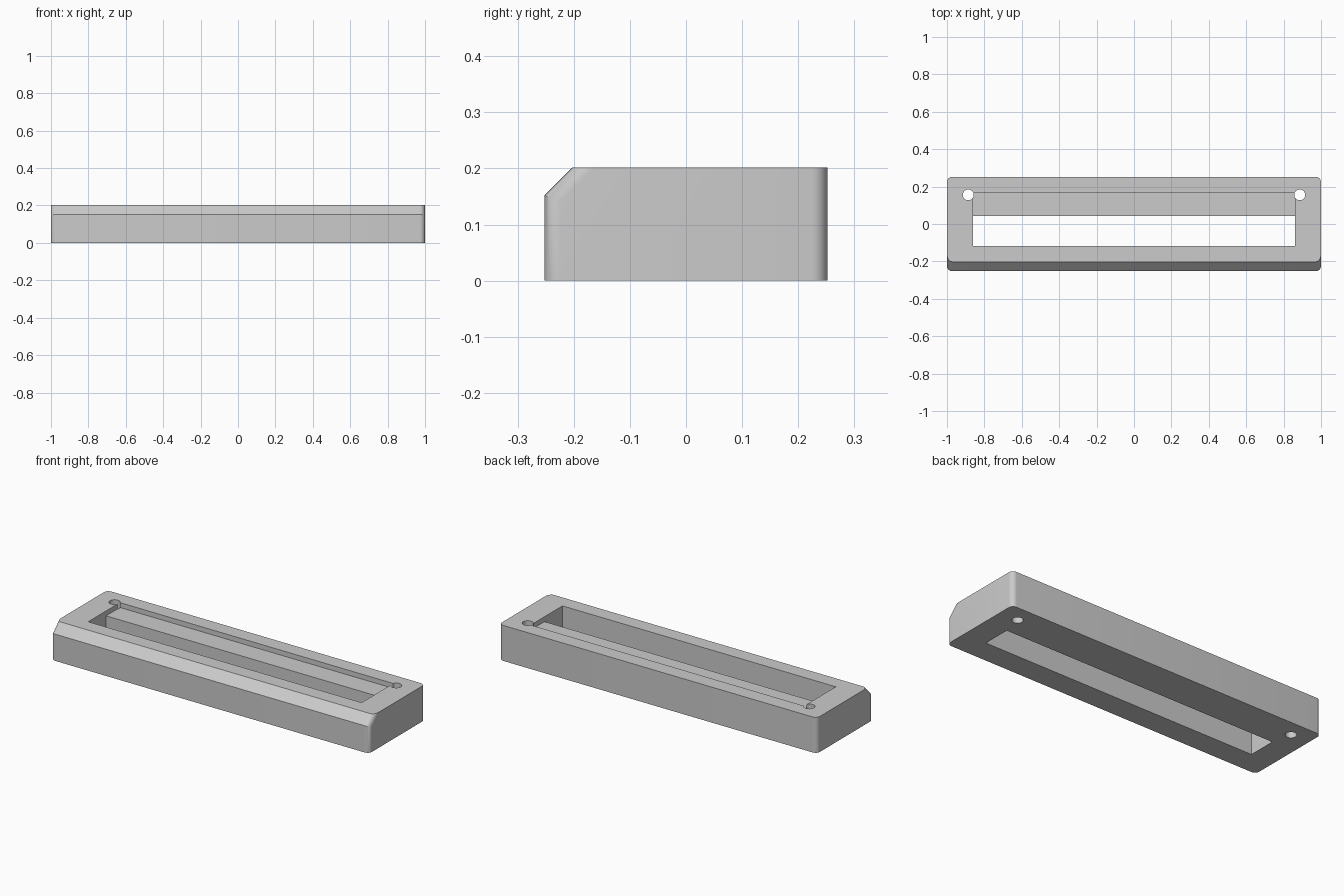
import bpy, bmesh, math

cube = bpy.data.objects.get("Cube")
if cube:
    bpy.data.objects.remove(cube, do_unlink=True)

HALF_LENGTH, HALF_DEPTH, HEIGHT = 1.0, 0.252, 0.202
CHAMFER, ROUND = 0.05, 0.028

grey = bpy.data.materials.new("plain grey")
grey.use_nodes = True
grey.diffuse_color = (0.6, 0.6, 0.6, 1)
grey.node_tree.nodes["Principled BSDF"].inputs["Base Color"].default_value = (0.6, 0.6, 0.6, 1)


def make_object(name, bm):
    bmesh.ops.recalc_face_normals(bm, faces=bm.faces)
    mesh = bpy.data.meshes.new(name)
    bm.to_mesh(mesh)
    bm.free()
    mesh.materials.append(grey)
    obj = bpy.data.objects.new(name, mesh)
    bpy.context.collection.objects.link(obj)
    return obj


def extrude_profile(profile, half_length):
    """Sweep a (y, z) outline along x."""
    bm = bmesh.new()
    face = bm.faces.new([bm.verts.new((-half_length, y, z)) for y, z in profile])
    new = bmesh.ops.extrude_face_region(bm, geom=[face])["geom"]
    verts = [v for v in new if isinstance(v, bmesh.types.BMVert)]
    bmesh.ops.translate(bm, verts=verts, vec=(2 * half_length, 0, 0))
    return bm


def cut(target, cutter):
    cutter.hide_render = True
    mod = target.modifiers.new(cutter.name, 'BOOLEAN')
    mod.operation = 'DIFFERENCE'
    mod.solver = 'EXACT'
    mod.object = cutter
    bpy.context.view_layer.objects.active = target
    bpy.ops.object.modifier_apply(modifier=mod.name)
    bpy.data.objects.remove(cutter, do_unlink=True)


# Block with a sloped front top edge
bm = extrude_profile([
    (-HALF_DEPTH, 0), (HALF_DEPTH, 0), (HALF_DEPTH, HEIGHT),
    (-HALF_DEPTH + CHAMFER, HEIGHT), (-HALF_DEPTH, HEIGHT - CHAMFER)], HALF_LENGTH)

# Round the end corners, including the ends of the slope
corners = []
for e in bm.edges:
    a, b = e.verts
    if abs(a.co.x - b.co.x) < 1e-4 and abs(a.co.z - b.co.z) > 1e-4:
        corners.append(e)
bmesh.ops.bevel(bm, geom=corners, offset=ROUND, offset_type='OFFSET',
                segments=8, profile=0.5, affect='EDGES', clamp_overlap=True)
frame = make_object("slotted_frame", bm)

# Long through slot with a shallow ledge along its back
slot = extrude_profile([
    (-0.118, -0.1), (0.043, -0.1), (0.043, HEIGHT - 0.028),
    (0.167, HEIGHT - 0.028), (0.167, 0.3), (-0.118, 0.3)], 0.86)
cut(frame, make_object("slot_cutter", slot))

# Round pin holes at the back corners of the slot
for side in (-1, 1):
    bm = bmesh.new()
    bmesh.ops.create_cone(bm, cap_ends=True, segments=32, radius1=0.029,
                          radius2=0.029, depth=1)
    bmesh.ops.translate(bm, verts=bm.verts, vec=(side * 0.886, 0.156, 0))
    cut(frame, make_object("hole_cutter", bm))

# Smooth rounds, crisp edges
bpy.ops.object.select_all(action='DESELECT')
frame.select_set(True)
bpy.context.view_layer.objects.active = frame
bpy.ops.object.shade_smooth_by_angle(angle=math.radians(30))
